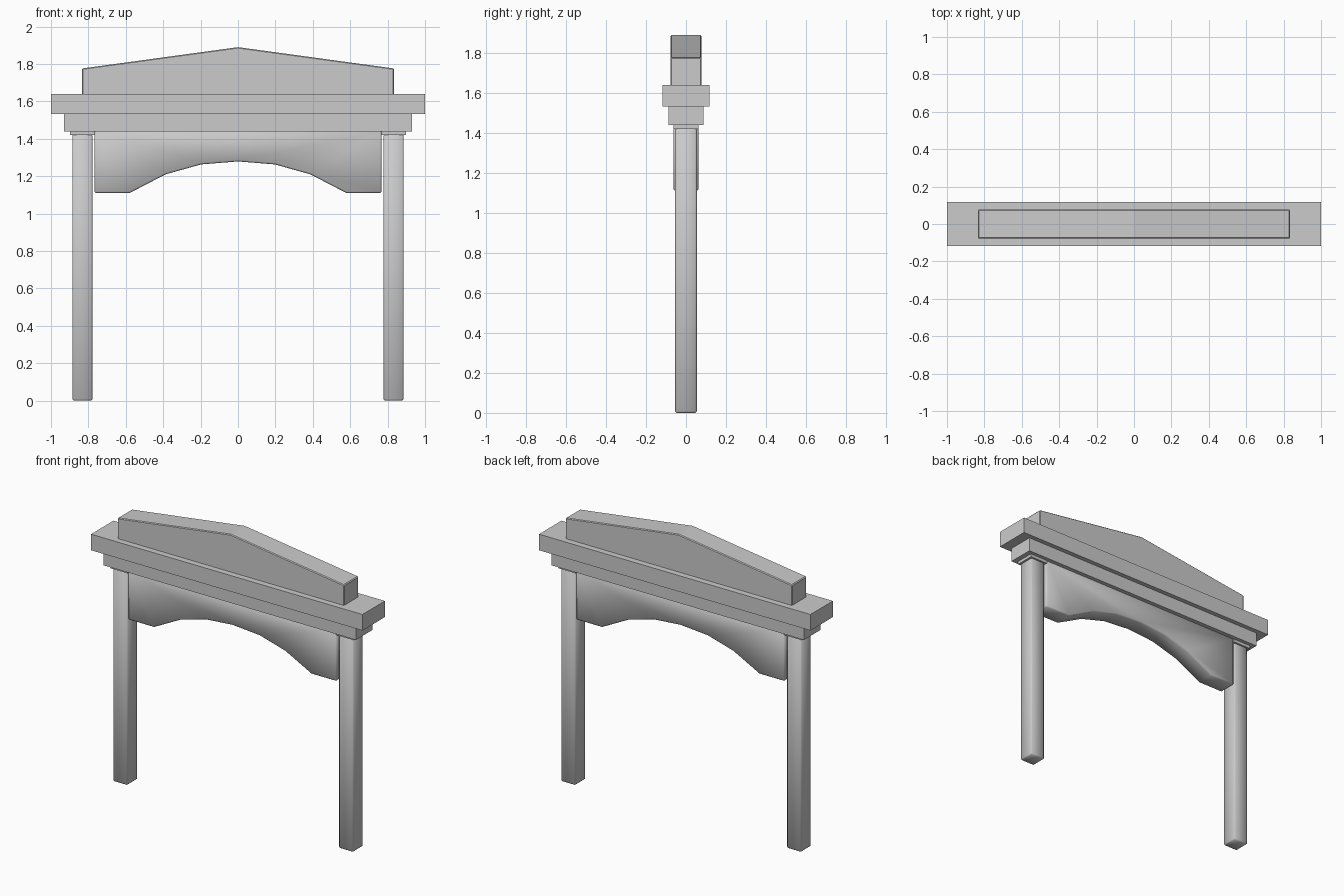
import bpy, bmesh

if "Cube" in bpy.data.objects:
    bpy.data.objects.remove(bpy.data.objects["Cube"])


def finish(obj, bevel=0.0, smooth=False):
    bpy.ops.object.select_all(action='DESELECT')
    obj.select_set(True)
    bpy.context.view_layer.objects.active = obj
    if bevel:
        m = obj.modifiers.new("Bevel", 'BEVEL')
        m.width = bevel
        m.segments = 1
        m.limit_method = 'ANGLE'
        m.angle_limit = 1.0
    if smooth:
        bpy.ops.object.shade_smooth()
    return obj


def extrude_profile(name, pts, half_y, **kw):
    """Closed x-z outline extruded symmetrically along y."""
    bm = bmesh.new()
    face = bm.faces.new([bm.verts.new((x, -half_y, z)) for x, z in pts])
    ext = bmesh.ops.extrude_face_region(bm, geom=[face])
    verts = [g for g in ext["geom"] if isinstance(g, bmesh.types.BMVert)]
    bmesh.ops.translate(bm, verts=verts, vec=(0, 2 * half_y, 0))
    bmesh.ops.recalc_face_normals(bm, faces=bm.faces)
    me = bpy.data.meshes.new(name)
    bm.to_mesh(me)
    bm.free()
    obj = bpy.data.objects.new(name, me)
    bpy.context.collection.objects.link(obj)
    return finish(obj, **kw)


def block(name, x0, x1, z0, z1, half_y, **kw):
    return extrude_profile(name, [(x0, z0), (x1, z0), (x1, z1), (x0, z1)], half_y, **kw)


# Posts with thin caps
for side, label in ((-1, "left"), (1, "right")):
    cx = side * 0.832
    block(label + "_post", cx - 0.054, cx + 0.054, 0, 1.425, 0.054, bevel=0.008, smooth=True)
    block(label + "_post_cap", cx - 0.065, cx + 0.065, 1.42, 1.445, 0.063)

# Stepped lintel
block("lower_lintel", -0.93, 0.93, 1.44, 1.535, 0.0875)
block("upper_lintel", -1.0, 1.0, 1.533, 1.64, 0.118)

# Low gabled pediment
extrude_profile("pediment", [(-0.835, 1.635), (0.835, 1.635), (0.835, 1.776),
                             (0, 1.89), (-0.835, 1.776)], 0.077, bevel=0.005)

# Arched panel hanging between the posts
half = [(0.198, 1.263), (0.387, 1.21), (0.58, 1.11), (0.768, 1.11), (0.768, 1.445)]
outline = [(0, 1.279)] + half + [(-x, z) for x, z in reversed(half)]
extrude_profile("arch_panel", outline, 0.062, bevel=0.008, smooth=True)
